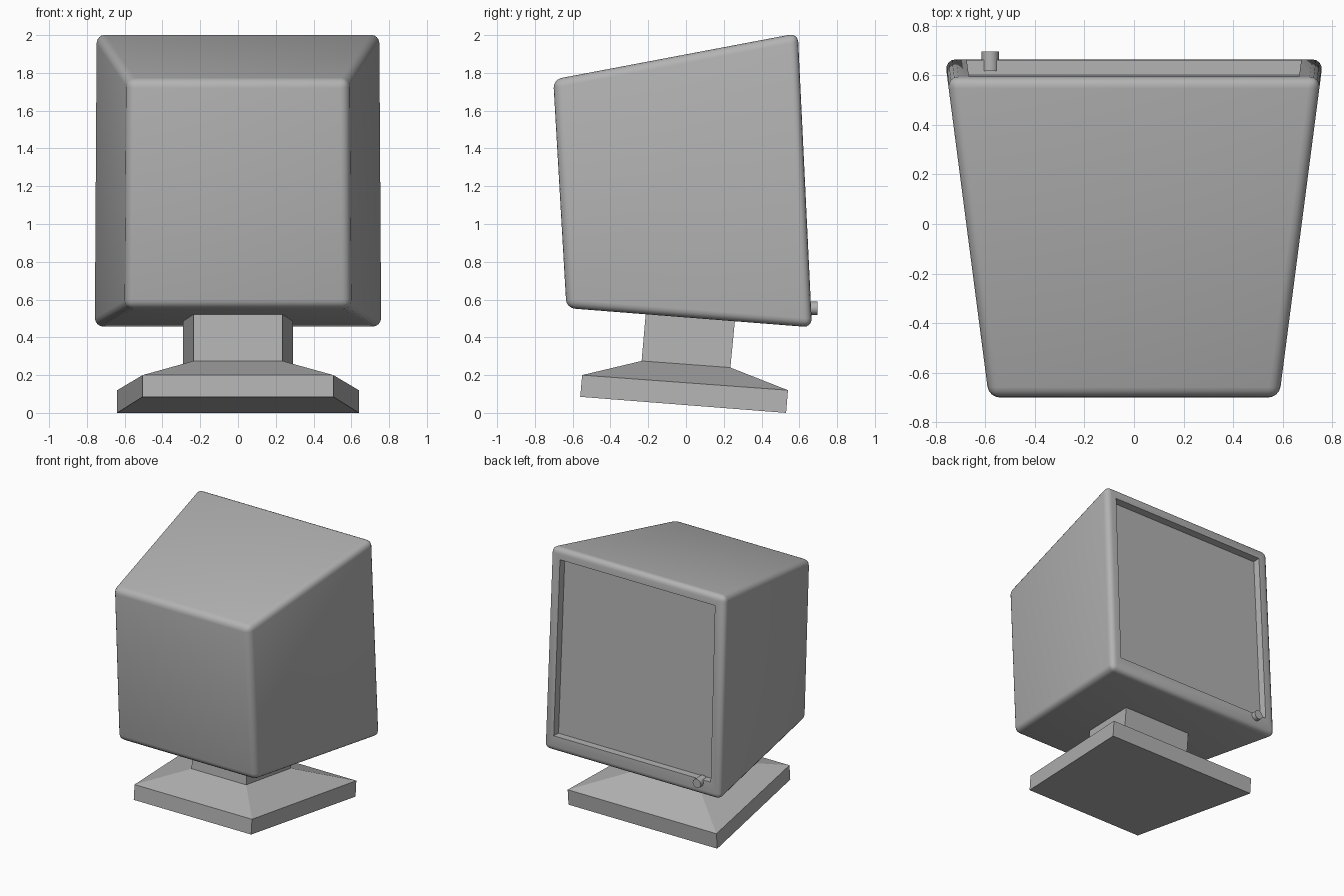
import bpy, bmesh, math
from mathutils import Vector

if "Cube" in bpy.data.objects:
    bpy.data.objects.remove(bpy.data.objects["Cube"])

# Dark grey plastic
plastic = bpy.data.materials.new("dark_grey")
plastic.diffuse_color = (0.45, 0.45, 0.45, 1)
plastic.use_nodes = True
plastic.node_tree.nodes["Principled BSDF"].inputs["Base Color"].default_value = plastic.diffuse_color


def loft(rings):
    """Stack of trapezoids; each ring = (front, back), each end = (y, z, half width)."""
    bm = bmesh.new()
    loops = [[bm.verts.new((s * w, y, z)) for s, (y, z, w) in
              ((-1, f), (1, f), (1, b), (-1, b))] for f, b in rings]
    bm.faces.new(loops[0][::-1])
    bm.faces.new(loops[-1])
    for lo, hi in zip(loops, loops[1:]):
        for i in range(4):
            j = (i + 1) % 4
            bm.faces.new((lo[i], lo[j], hi[j], hi[i]))
    bmesh.ops.recalc_face_normals(bm, faces=bm.faces[:])
    bm.normal_update()
    return bm


def finish(bm, name, smooth=False):
    mesh = bpy.data.meshes.new(name)
    bm.to_mesh(mesh)
    bm.free()
    mesh.materials.append(plastic)
    ob = bpy.data.objects.new(name, mesh)
    bpy.context.collection.objects.link(ob)
    if smooth:
        bpy.ops.object.select_all(action='DESELECT')
        bpy.context.view_layer.objects.active = ob
        ob.select_set(True)
        bpy.ops.object.shade_smooth_by_angle(angle=math.radians(46))
    return ob


def side_point(y, z):
    """Housing side walls widen steadily towards the back."""
    return (y, z, 0.677 + 0.13 * y)


# Tilted foot with sloping top
edge = ((-0.55, 0.20, 0.505), (0.54, 0.12, 0.64))
collar = ((-0.235, 0.275, 0.235), (0.235, 0.24, 0.29))
finish(loft([((-0.56, 0.085, 0.505), (0.53, 0.0, 0.64)), edge, collar]), "base")

# Neck, running slightly into the housing
finish(loft([collar, ((-0.21, 0.56, 0.235), (0.262, 0.52, 0.29))]), "neck")

# Rounded monitor housing
bm = loft([side_pair for side_pair in (
    (side_point(-0.633, 0.555), side_point(0.667, 0.453)),
    (side_point(-0.703, 1.765), side_point(0.592, 2.01)))])
bmesh.ops.bevel(bm, geom=bm.edges[:], offset=0.045, offset_type='OFFSET',
                segments=4, profile=0.5, affect='EDGES', clamp_overlap=True)
bm.normal_update()

# Recessed screen in the back face, with a deeper lower border
screen = max((f for f in bm.faces if f.normal.y > 0.95), key=lambda f: f.calc_area())
bmesh.ops.inset_region(bm, faces=[screen], thickness=0.043, use_even_offset=True)
mid = screen.calc_center_median().z
for v in screen.verts:
    if v.co.z < mid:
        v.co += Vector((0, -0.0016, 0.035))
bm.normal_update()
bmesh.ops.inset_region(bm, faces=[screen], thickness=0.003, depth=-0.055,
                       use_even_offset=True)
finish(bm, "housing", smooth=True)

# Round control knob
bm = bmesh.new()
bmesh.ops.create_cone(bm, cap_ends=True, segments=12, radius1=0.035,
                      radius2=0.035, depth=0.08)
knob = finish(bm, "knob", smooth=True)
knob.location = (-0.58, 0.657, 0.554)
knob.rotation_euler = (math.radians(-90), 0, 0)
